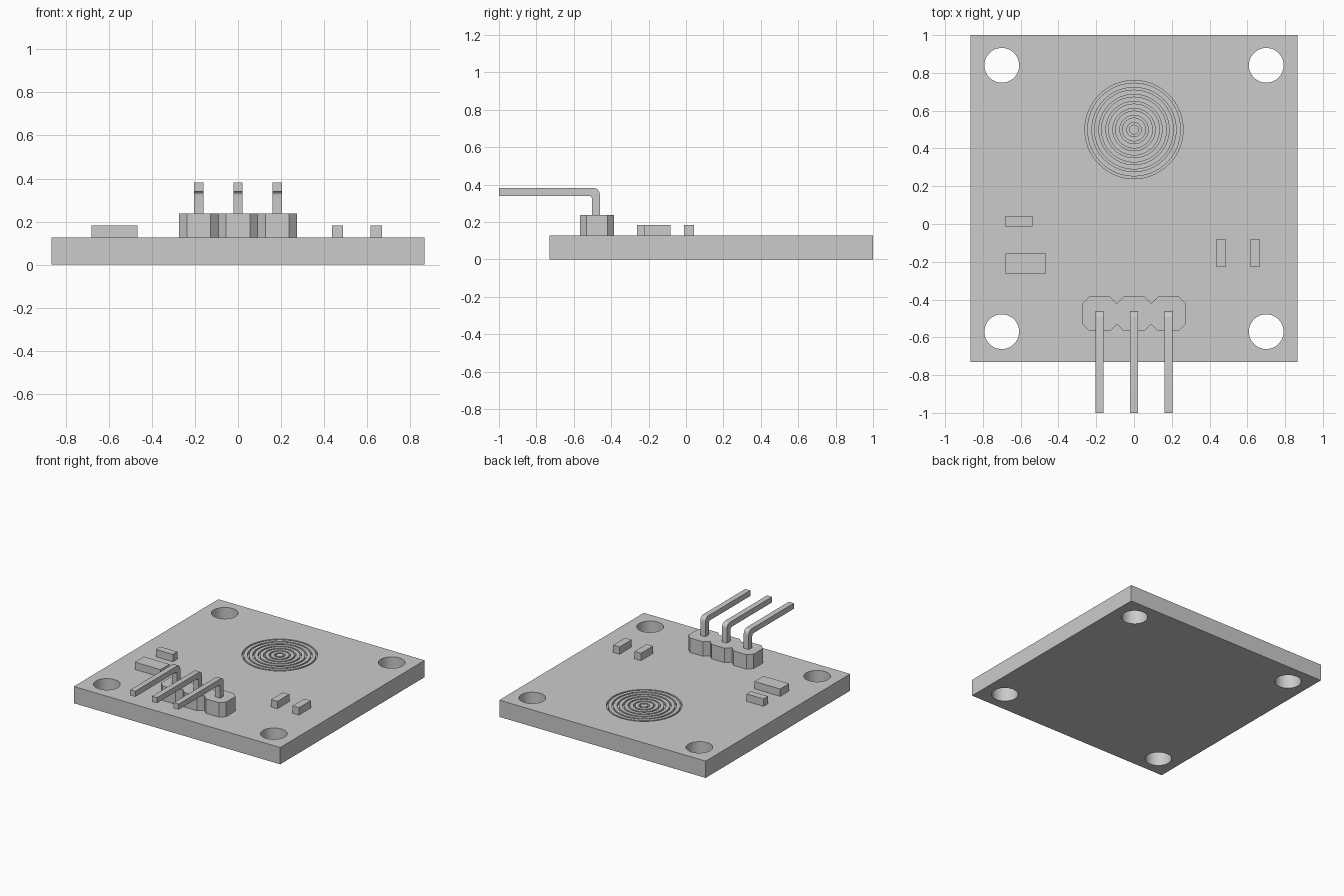
import bpy
import bmesh
from math import cos, sin, pi, radians
from mathutils import Vector

cube = bpy.data.objects.get("Cube")
if cube:
    bpy.data.objects.remove(cube, do_unlink=True)

BOARD_TOP = 0.127
PITCH = 0.182
SINK = 0.004    # how far parts sit into the surface below them

grey = bpy.data.materials.new("plain grey")
grey.use_nodes = True
grey.diffuse_color = (0.6, 0.6, 0.6, 1)
grey.node_tree.nodes["Principled BSDF"].inputs["Base Color"].default_value = (0.6, 0.6, 0.6, 1)


def make_object(name, bm):
    bmesh.ops.recalc_face_normals(bm, faces=bm.faces)
    mesh = bpy.data.meshes.new(name)
    bm.to_mesh(mesh)
    bm.free()
    mesh.materials.append(grey)
    obj = bpy.data.objects.new(name, mesh)
    bpy.context.scene.collection.objects.link(obj)
    return obj


def add_prism(bm, points, depth):
    """Extrude a closed outline along the depth vector."""
    face = bm.faces.new([bm.verts.new(p) for p in points])
    out = bmesh.ops.extrude_face_region(bm, geom=[face], use_keep_orig=True)
    verts = [g for g in out["geom"] if isinstance(g, bmesh.types.BMVert)]
    bmesh.ops.translate(bm, verts=verts, vec=Vector(depth))


def box(name, x0, x1, y0, y1, z0, z1):
    bm = bmesh.new()
    add_prism(bm, [(x0, y0, z0), (x1, y0, z0), (x1, y1, z0), (x0, y1, z0)], (0, 0, z1 - z0))
    return make_object(name, bm)


def circle(x, y, z, r, n):
    return [(x + r * cos(2 * pi * i / n), y + r * sin(2 * pi * i / n), z) for i in range(n)]


def smooth(obj):
    for p in obj.data.polygons:
        p.use_smooth = True
    obj.data.set_sharp_from_angle(angle=radians(25))


# Board with four mounting holes and concentric grooves
board = box("circuit_board", -0.865, 0.865, -0.73, 1.0, 0, BOARD_TOP)

bm = bmesh.new()
for x in (-0.70, 0.70):
    for y in (-0.57, 0.84):
        add_prism(bm, circle(x, y, -0.1, 0.092, 48), (0, 0, 0.4))
hole_cutter = make_object("hole_cutter", bm)

bm = bmesh.new()
N = 64
for k in range(7):
    outer = 0.26 - 0.037 * k
    section = [(outer - 0.012, BOARD_TOP - 0.02), (outer, BOARD_TOP - 0.02),
               (outer, BOARD_TOP + 0.02), (outer - 0.012, BOARD_TOP + 0.02)]
    loops = [[bm.verts.new(p) for p in circle(0, 0.5, z, r, N)] for r, z in section]
    for a, b in zip(loops, loops[1:] + loops[:1]):
        for i in range(N):
            j = (i + 1) % N
            bm.faces.new((a[i], a[j], b[j], b[i]))
groove_cutter = make_object("groove_cutter", bm)

for cutter in (hole_cutter, groove_cutter):
    cutter.hide_render = True
    mod = board.modifiers.new(cutter.name, "BOOLEAN")
    mod.operation = "DIFFERENCE"
    mod.solver = "EXACT"
    mod.object = cutter
bpy.context.view_layer.update()
evaluated = board.evaluated_get(bpy.context.evaluated_depsgraph_get())
cut_mesh = bpy.data.meshes.new_from_object(evaluated)
board.modifiers.clear()
board.data = cut_mesh
for cutter in (hole_cutter, groove_cutter):
    bpy.data.objects.remove(cutter, do_unlink=True)
smooth(board)

# Small surface-mounted components
for name, x0, x1, y0, y1 in (
    ("left_small_chip", 0.435, 0.488, -0.225, -0.083),
    ("left_outer_chip", 0.615, 0.668, -0.225, -0.083),
    ("right_small_chip", -0.68, -0.538, -0.012, 0.042),
    ("right_large_chip", -0.68, -0.465, -0.263, -0.155),
):
    box(name, x0, x1, y0, y1, BOARD_TOP - SINK, 0.183)

# Header block: three chamfered cells joined in a row
C = 0.036
front, back, h = -0.567, -0.385, PITCH / 2
lower, upper = [], []
for i in (-1, 0, 1):
    x = i * PITCH
    lower += [(x - h, front + C), (x - h + C, front), (x + h - C, front)]
    upper += [(x - h, back - C), (x - h + C, back), (x + h - C, back)]
lower.append((1.5 * PITCH, front + C))
upper.append((1.5 * PITCH, back - C))
bm = bmesh.new()
outline = [(x, y, BOARD_TOP - SINK) for x, y in lower + upper[::-1]]
add_prism(bm, outline, (0, 0, 0.237 - BOARD_TOP + SINK))
make_object("header_block", bm)


# Bent square pins reaching forward past the board edge
def bend(y, z, r):
    """Quarter arc from facing back (+y) to facing up (+z)."""
    return [(y + r * cos(i * pi / 12), z + r * sin(i * pi / 12)) for i in range(7)]


W = 0.042
pin_back, pin_top = -0.461, 0.382
R_OUT, R_IN = 0.035, 0.018
profile = [(pin_back, 0.237 - SINK)]
profile += bend(pin_back - R_OUT, pin_top - R_OUT, R_OUT)
profile += [(-1.0, pin_top), (-1.0, pin_top - W)]
profile += bend(pin_back - W - R_IN, pin_top - W - R_IN, R_IN)[::-1]
profile += [(pin_back - W, 0.237 - SINK)]
for name, i in (("right_pin", -1), ("middle_pin", 0), ("left_pin", 1)):
    bm = bmesh.new()
    add_prism(bm, [(i * PITCH - W / 2, y, z) for y, z in profile], (W, 0, 0))
    smooth(make_object(name, bm))
